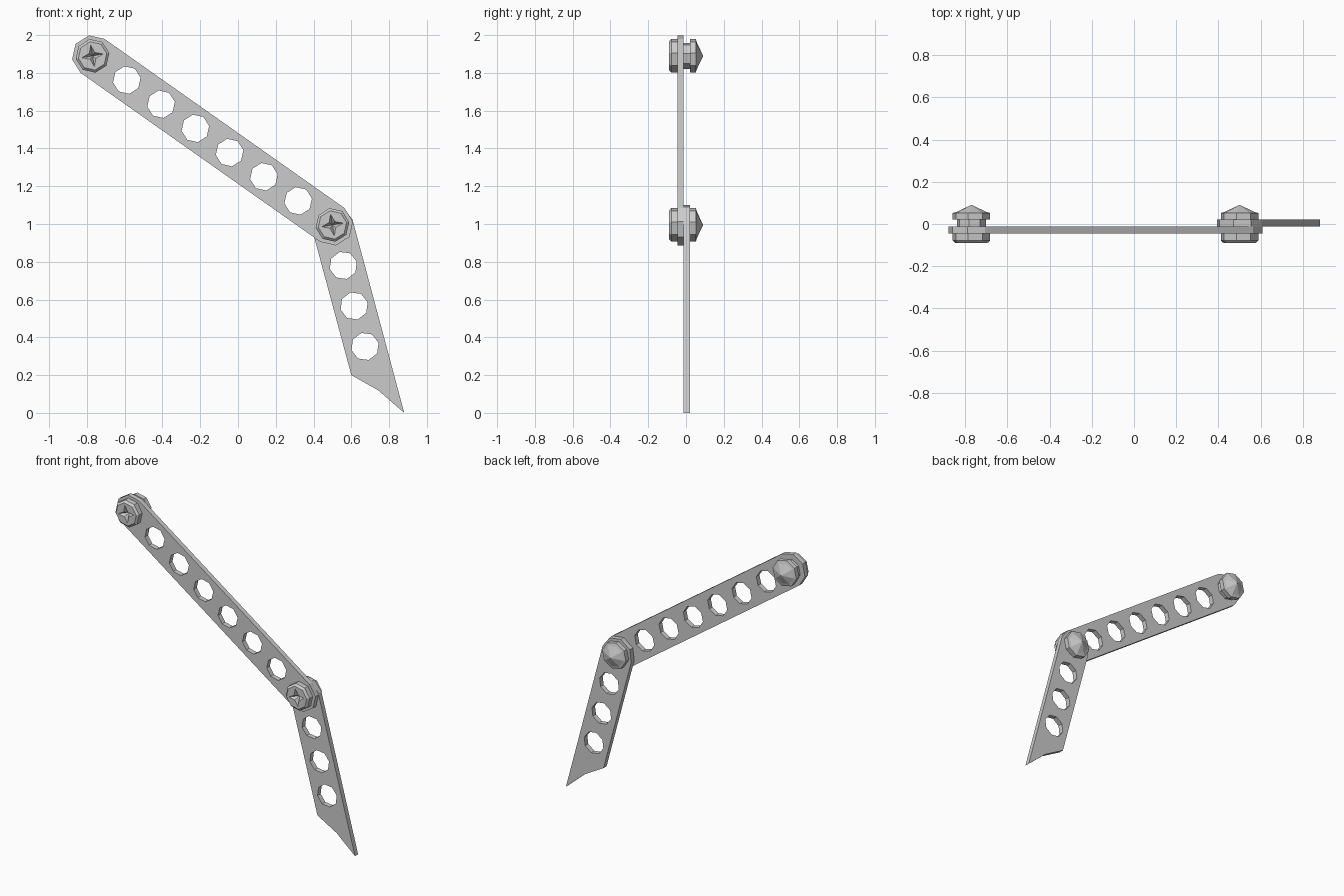
import bpy, bmesh
from math import cos, sin, radians, pi

if "Cube" in bpy.data.objects:
    bpy.data.objects.remove(bpy.data.objects["Cube"])

PIVOT = (0.50, 0.995)      # joint bolt (x, z)
END = (-0.77, 1.89)        # upper end bolt
UP_A, LOW_A = -35.2, -75   # bar directions, degrees
PITCH = 0.222


def arc(c, r, start, n):
    """Points at 45 degree steps around c."""
    return [(c[0] + r * cos(radians(start + 45 * i)),
             c[1] + r * sin(radians(start + 45 * i))) for i in range(n)]


def plate(name, outline, holes, y0, y1):
    """Flat perforated bar lying in the XZ plane."""
    cu = bpy.data.curves.new(name, 'CURVE')
    cu.dimensions = '2D'
    cu.fill_mode = 'BOTH'
    cu.extrude = (y1 - y0) / 2
    for pts in [outline] + holes:
        s = cu.splines.new('POLY')
        s.points.add(len(pts) - 1)
        for p, (x, z) in zip(s.points, pts):
            p.co = (x, z, 0, 1)
        s.use_cyclic_u = True
    ob = bpy.data.objects.new(name, cu)
    bpy.context.collection.objects.link(ob)
    ob.rotation_euler.x = pi / 2
    ob.location.y = (y0 + y1) / 2
    bpy.ops.object.select_all(action='DESELECT')
    ob.select_set(True)
    bpy.context.view_layer.objects.active = ob
    bpy.ops.object.convert(target='MESH')
    for p in bpy.context.object.data.polygons:
        p.use_smooth = False


def hole_row(start, angle, count):
    d = (PITCH * cos(radians(angle)), PITCH * sin(radians(angle)))
    return [arc((start[0] + d[0] * i, start[1] + d[1] * i), 0.074, angle + 90, 8)
            for i in range(count)]


def bolt(name, c):
    """Eight-sided bolt: star recess, chamfered head, shaft, nut and pointed cap."""
    # (radius at tips, radius between tips, y)
    rings = [(0.058, 0.022, -0.091), (0.076, 0.076, -0.091), (0.09, 0.09, -0.078),
             (0.09, 0.09, -0.045), (0.07, 0.07, -0.045), (0.07, 0.07, 0.021),
             (0.09, 0.09, 0.021), (0.09, 0.09, 0.052), (0.07, 0.07, 0.058)]
    bm = bmesh.new()
    loops = []
    for ra, rb, y in rings:
        loops.append([bm.verts.new((c[0] + r * cos(a), y, c[1] + r * sin(a)))
                      for i in range(8)
                      for r, a in [((ra, rb)[i % 2], radians(UP_A + 45 + 45 * i))]])
    for l0, l1 in zip(loops, loops[1:]):
        for i in range(8):
            j = (i + 1) % 8
            bm.faces.new((l0[i], l0[j], l1[j], l1[i]))
    for loop, y in ((loops[0], -0.055), (loops[-1], 0.091)):
        tip = bm.verts.new((c[0], y, c[1]))
        for i in range(8):
            bm.faces.new((loop[i], loop[(i + 1) % 8], tip))
    bmesh.ops.recalc_face_normals(bm, faces=bm.faces)
    me = bpy.data.meshes.new(name)
    bm.to_mesh(me)
    bm.free()
    bpy.context.collection.objects.link(bpy.data.objects.new(name, me))


# Upper bar: rounded at both ends, eight holes
plate("upper_bar",
      arc(END, 0.11, UP_A + 90, 5) + arc(PIVOT, 0.11, UP_A - 90, 5),
      hole_row(END, UP_A, 8), -0.045, -0.012)

# Lower bar: rounded at the joint, cut to a point at the foot
plate("lower_bar",
      arc(PIVOT, 0.11, LOW_A + 90, 5) + [(0.60, 0.20), (0.743, 0.119), (0.88, 0.0)],
      hole_row(PIVOT, LOW_A, 4), -0.012, 0.021)

# Bolts
bolt("end_bolt", END)
bolt("joint_bolt", PIVOT)
